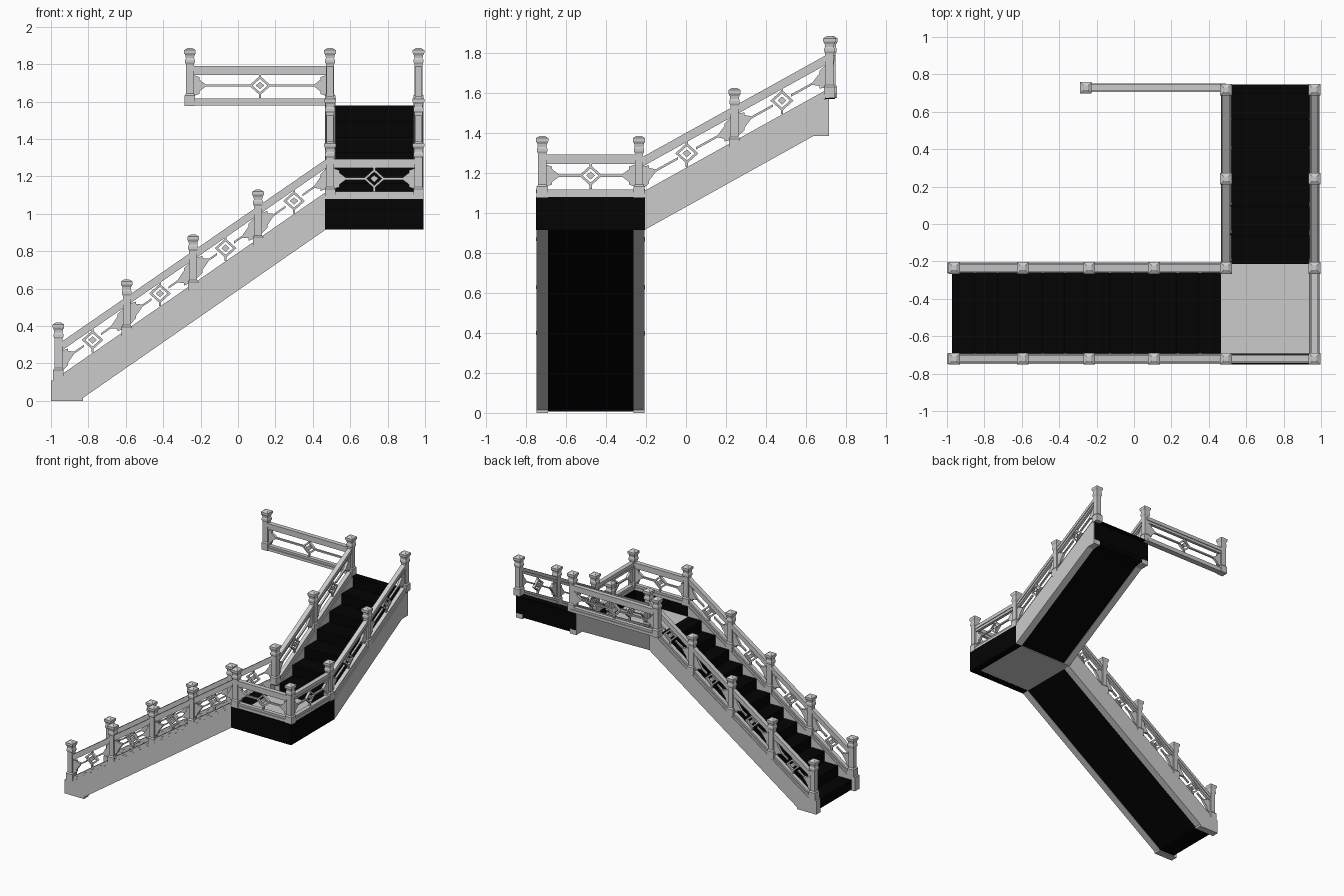
import bpy
import bmesh

if "Cube" in bpy.data.objects:
    bpy.data.objects.remove(bpy.data.objects["Cube"])


def material(name, value):
    m = bpy.data.materials.new(name)
    m.use_nodes = True
    colour = (value, value, value, 1)
    m.diffuse_color = colour
    m.node_tree.nodes["Principled BSDF"].inputs["Base Color"].default_value = colour
    return m


STONE = material("pale grey stone", 0.6)
BLACK = material("black steps", 0.001)


def finish(name, bm, mat):
    bmesh.ops.recalc_face_normals(bm, faces=bm.faces)
    mesh = bpy.data.meshes.new(name)
    bm.to_mesh(mesh)
    bm.free()
    mesh.materials.append(mat)
    ob = bpy.data.objects.new(name, mesh)
    bpy.context.collection.objects.link(ob)


def add_prism(bm, pts, axis, centre, thick):
    """Extrude an (along, z) outline sideways; axis is the run direction."""
    def place(s, z, d):
        return (s, centre + d, z) if axis == "x" else (centre + d, s, z)
    near = [bm.verts.new(place(s, z, -thick / 2)) for s, z in pts]
    far = [bm.verts.new(place(s, z, thick / 2)) for s, z in pts]
    bm.faces.new(near)
    bm.faces.new(far[::-1])
    for i in range(len(pts)):
        j = (i + 1) % len(pts)
        bm.faces.new((near[i], near[j], far[j], far[i]))


def prism(name, pts, axis, centre, thick, mat):
    bm = bmesh.new()
    add_prism(bm, pts, axis, centre, thick)
    finish(name, bm, mat)


def box(name, x0, x1, y0, y1, z0, z1, mat):
    prism(name, [(x0, z0), (x1, z0), (x1, z1), (x0, z1)],
          "x", (y0 + y1) / 2, y1 - y0, mat)


# Square post: plinth, shaft, bulged neck, flared cap and shallow pyramid
POST = [(0.028, -0.31), (0.028, -0.255), (0.021, -0.245), (0.021, -0.088),
        (0.026, -0.078), (0.026, -0.064), (0.022, -0.055), (0.024, -0.04),
        (0.031, -0.028), (0.031, -0.012), (0.012, 0)]


def post(name, x, y, top):
    bm = bmesh.new()
    rings = [[bm.verts.new((x + sx * h, y + sy * h, top + z))
              for sx, sy in ((-1, -1), (1, -1), (1, 1), (-1, 1))] for h, z in POST]
    bm.faces.new(rings[0])
    bm.faces.new(rings[-1])
    for low, high in zip(rings, rings[1:]):
        for i in range(4):
            j = (i + 1) % 4
            bm.faces.new((low[i], low[j], high[j], high[i]))
    finish(name, bm, STONE)


def railing(name, axis, centre, a, b, base, slope=0.0):
    """Rails, thin middle bar, end brackets and open diamond between two posts."""
    bm = bmesh.new()

    def line(s):
        return base + slope * (s - a)

    def bar(s0, s1, low, high, thick):
        add_prism(bm, [(s0, line(s0) + low), (s1, line(s1) + low),
                       (s1, line(s1) + high), (s0, line(s0) + high)], axis, centre, thick)

    bar(a, b, 0, 0.022, 0.046)
    bar(a, b, 0.022, 0.038, 0.032)
    bar(a, b, 0.165, 0.185, 0.024)
    bar(a, b, 0.185, 0.213, 0.036)
    mid, height = (a + b) / 2, 0.108
    bar(a, mid - 0.045, height - 0.006, height + 0.006, 0.014)
    bar(mid + 0.045, b, height - 0.006, height + 0.006, 0.014)
    # stepped pointed brackets against the posts
    for s, d in ((a, 1), (b, -1)):
        outline = [(0.02, -0.055), (0.05, -0.045), (0.05, -0.032), (0.092, 0),
                   (0.05, 0.032), (0.05, 0.045), (0.02, 0.055)]
        add_prism(bm, [(s + d * u, line(s + d * u) + height + v) for u, v in outline],
                  axis, centre, 0.02)
    # diamond frame from four mitred strips, with a small solid centre
    zc = line(mid) + height
    for sx in (-1, 1):
        for sz in (-1, 1):
            add_prism(bm, [(mid + sx * 0.058, zc), (mid, zc + sz * 0.052),
                           (mid, zc + sz * 0.036), (mid + sx * 0.04, zc)],
                      axis, centre, 0.02)
    add_prism(bm, [(mid - 0.022, zc), (mid, zc - 0.02), (mid + 0.022, zc),
                   (mid, zc + 0.02)], axis, centre, 0.02)
    for sz in (-1, 1):
        z0, z1 = sorted((zc + sz * 0.045, zc + sz * 0.068))
        add_prism(bm, [(mid - 0.006, z0), (mid + 0.006, z0), (mid + 0.006, z1),
                       (mid - 0.006, z1)], axis, centre, 0.014)
    finish(name, bm, STONE)


def stairs(name, axis, centre, width, start, end, z, rise, count, underside):
    run = (end - start) / count
    pts = []
    for i in range(count):
        pts += [(start + i * run, z + (i + 1) * rise),
                (start + (i + 1) * run, z + (i + 1) * rise)]
    prism(name, pts + underside, axis, centre, width, BLACK)


FRONT, REAR, LEFT, RIGHT = -0.72, -0.235, 0.965, 0.492
RIM, FLOOR, RISE = 1.08, 0.996, 0.083
SLOPE1, SLOPE2 = 0.69, 0.555

# Lower flight
stairs("lower_steps", "x", -0.477, 0.43, -0.972, 0.466, 0, RISE, 12,
       [(0.466, 0.916), (-0.83, 0.019), (-0.83, 0.008), (-0.972, 0.008)])
lower_posts = [(-0.96, 0.42), (-0.595, 0.65), (-0.24, 0.89), (0.107, 1.13),
               (RIGHT, 1.387)]
for side, y in (("front", FRONT), ("rear", REAR)):
    prism(f"lower_stringer_{side}",
          [(-1, 0), (-0.83, 0), (-0.83, 0.015), (0.468, 0.915), (0.468, 1.078),
           (-0.94, 0.11), (-1, 0.11)], "x", y, 0.056, STONE)
    for i, (x, top) in enumerate(lower_posts):
        post(f"lower_post_{side}_{i + 1}", x, y, top)
    for i in range(4):
        a, b = lower_posts[i][0], lower_posts[i + 1][0]
        railing(f"lower_railing_{side}_{i + 1}", "x", y, a, b,
                1.077 + SLOPE1 * (a - 0.468), SLOPE1)

# Landing: sunken floor slab inside two raised rim beams
box("landing_floor", 0.466, 0.937, -0.692, -0.207, 0.916, FLOOR, STONE)
box("landing_rim_front", 0.465, 0.992, -0.75, -0.692, 0.915, RIM, BLACK)
box("landing_rim_left", 0.937, 0.992, -0.692, -0.205, 0.915, RIM, BLACK)
post("landing_post_front", LEFT, FRONT, 1.387)
post("landing_post_rear", LEFT, REAR, 1.387)
railing("landing_railing_front", "x", FRONT, RIGHT, LEFT, RIM)
railing("landing_railing_left", "y", LEFT, FRONT, REAR, RIM)

# Upper flight
stairs("upper_steps", "y", 0.727, 0.42, -0.215, 0.713, FLOOR, RISE, 6,
       [(0.713, 1.40), (0.64, 1.39), (-0.215, 0.917)])
box("upper_end_plate", 0.465, 0.992, 0.7, 0.7165, 1.425, 1.575, BLACK)
box("upper_threshold", 0.518, 0.937, 0.695, 0.747, 1.57, 1.58, BLACK)
upper_posts = [(REAR, 1.387), (0.243, 1.627), (0.718, 1.887)]
for side, x in (("right", RIGHT), ("left", LEFT)):
    prism(f"upper_stringer_{side}",
          [(-0.205, 0.917), (0.64, 1.387), (0.715, 1.387), (0.715, 1.572),
           (0.69, 1.572), (-0.205, 1.075)], "y", x, 0.056, STONE)
    for i, (y, top) in enumerate(upper_posts[1:]):
        post(f"upper_post_{side}_{i + 1}", x, y, top)
    for i in range(2):
        a, b = upper_posts[i][0], upper_posts[i + 1][0]
        railing(f"upper_railing_{side}_{i + 1}", "y", x, a, b,
                1.075 + SLOPE2 * (a + 0.205), SLOPE2)

# Balcony railing at the top
post("balcony_post", -0.257, 0.728, 1.887)
railing("balcony_railing", "x", 0.728, -0.257, RIGHT, 1.578)
